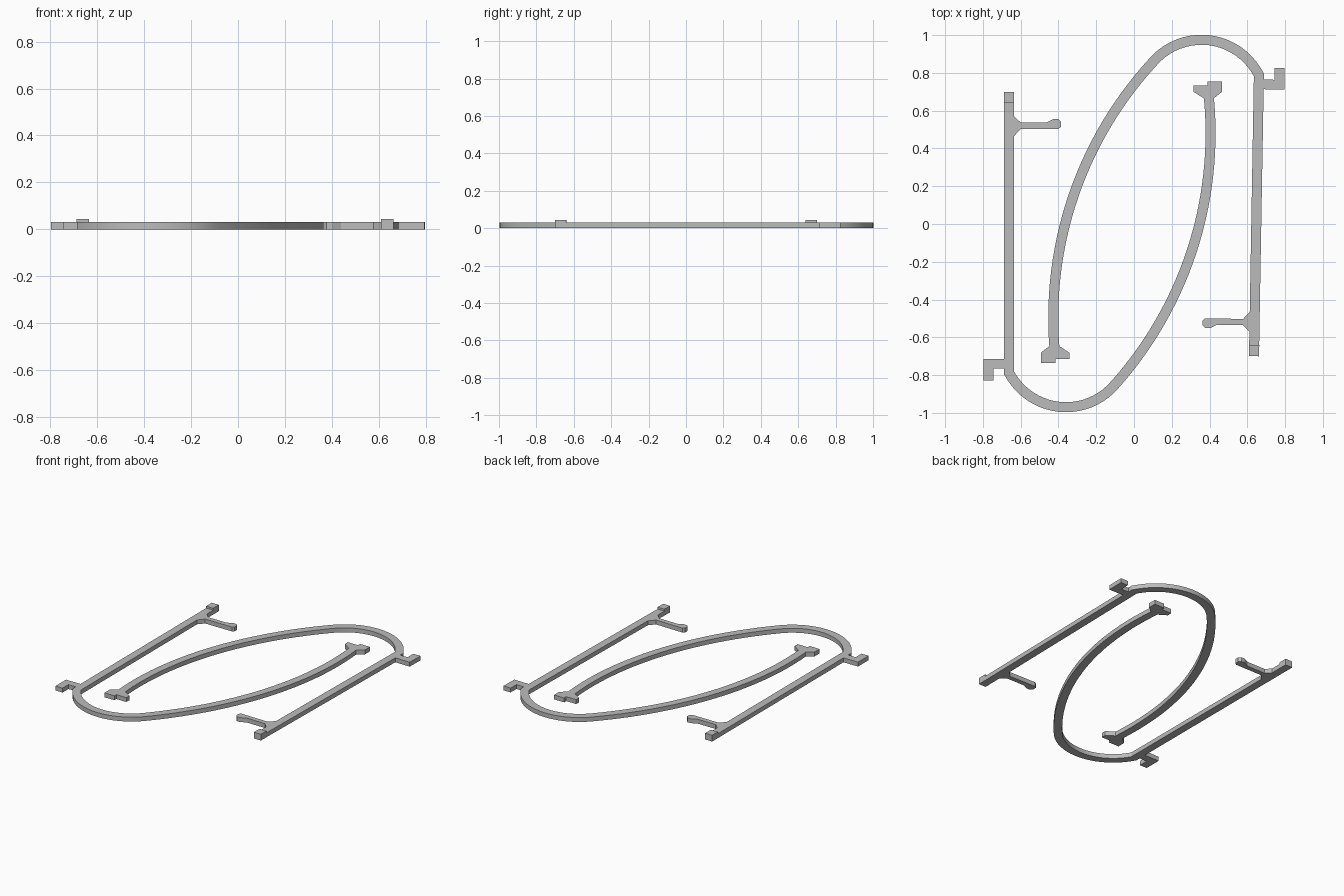
import bpy
import bmesh
from math import atan2, cos, sin, radians
from mathutils import Matrix, Vector

default_cube = bpy.data.objects.get("Cube")
if default_cube:
    bpy.data.objects.remove(default_cube, do_unlink=True)

THICKNESS = 0.03
BLOCK_TOP = 0.043
BAND = 0.053

grey = bpy.data.materials.new("plain grey")
grey.use_nodes = True
colour = (0.5, 0.5, 0.5, 1.0)
grey.diffuse_color = colour
grey.node_tree.nodes["Principled BSDF"].inputs["Base Color"].default_value = colour


def plate(name, outline, placement, height=THICKNESS):
    """Extrude a flat outline upwards from the ground."""
    mesh = bpy.data.meshes.new(name)
    bm = bmesh.new()
    base = bm.faces.new([bm.verts.new((x, y, 0)) for x, y in outline])
    result = bmesh.ops.extrude_face_region(bm, geom=[base])
    top = [v for v in result["geom"] if isinstance(v, bmesh.types.BMVert)]
    bmesh.ops.translate(bm, verts=top, vec=(0, 0, height))
    bmesh.ops.recalc_face_normals(bm, faces=bm.faces)
    bmesh.ops.transform(bm, matrix=placement, verts=bm.verts)
    bm.to_mesh(mesh)
    bm.free()
    mesh.materials.append(grey)
    obj = bpy.data.objects.new(name, mesh)
    bpy.context.collection.objects.link(obj)
    bpy.ops.object.select_all(action="DESELECT")
    obj.select_set(True)
    bpy.context.view_layer.objects.active = obj
    bpy.ops.object.shade_smooth_by_angle(angle=radians(20))
    return obj


def arc(centre, radius, start, end, steps):
    """Points along a circular arc between two angles."""
    points = []
    for i in range(steps + 1):
        angle = start + (end - start) * i / steps
        points.append(Vector((centre[0] + radius * cos(angle),
                              centre[1] + radius * sin(angle))))
    return points


def band_outline(path, width):
    """Offset a centreline to both sides, with mitred corners."""
    left, right = [], []
    for i, point in enumerate(path):
        before = (point - path[i - 1]).normalized() if i else None
        after = (path[i + 1] - point).normalized() if i < len(path) - 1 else before
        before = before or after
        along = (before + after).normalized()
        side = Vector((-along.y, along.x)) * (width / 2 / along.dot(after))
        left.append(point + side)
        right.append(point - side)
    return left + right[::-1]


# Centreline: straight bar, end bend, long sweeping arm
bar_top = Vector((-0.661, 0.70))
bend = arc((-0.36, -0.63), 0.34, radians(208), radians(320), 20)
bow_centre = Vector((-1.595, 0.48))
joint = bend[-1] - bow_centre
bow = arc(bow_centre, joint.length, atan2(joint.y, joint.x), radians(5.6), 28)
bend[0].x = bar_top.x
centreline = [bar_top] + bend + bow[1:]

# Raised stop at the end of the bar
stop = [(-0.688, 0.64), (-0.635, 0.64), (-0.635, 0.70), (-0.688, 0.70)]

# Side arm with a flared root and a rounded tip
side_arm = [(-0.635, 0.57), (-0.60, 0.537), (-0.463, 0.537), (-0.425, 0.556),
            (-0.40, 0.556), (-0.386, 0.54), (-0.386, 0.515), (-0.40, 0.504),
            (-0.60, 0.504), (-0.635, 0.465)]

# L-shaped tab beside the bend
tab = [(-0.797, -0.714), (-0.686, -0.714), (-0.686, -0.765),
       (-0.743, -0.765), (-0.743, -0.828), (-0.797, -0.828)]

# Stepped head on the free end of the sweeping arm
head = [(0.315, 0.733), (0.39, 0.733), (0.39, 0.755), (0.466, 0.755),
        (0.466, 0.70), (0.422, 0.665), (0.37, 0.665), (0.315, 0.70)]

# The second hook is turned half way round and leans slightly
pivot = Vector((0.66, 0.78, 0))
lean = (Matrix.Translation(pivot) @ Matrix.Rotation(radians(-1), 4, "Z")
        @ Matrix.Translation(-pivot))
placements = {"right": Matrix.Identity(4),
              "left": lean @ Matrix.Rotation(radians(180), 4, "Z")}

for side, placement in placements.items():
    plate(side + "_hook_band", band_outline(centreline, BAND), placement)
    plate(side + "_raised_stop", stop, placement, BLOCK_TOP)
    plate(side + "_side_arm", side_arm, placement)
    plate(side + "_corner_tab", tab, placement)
    plate(side + "_stepped_head", head, placement)
